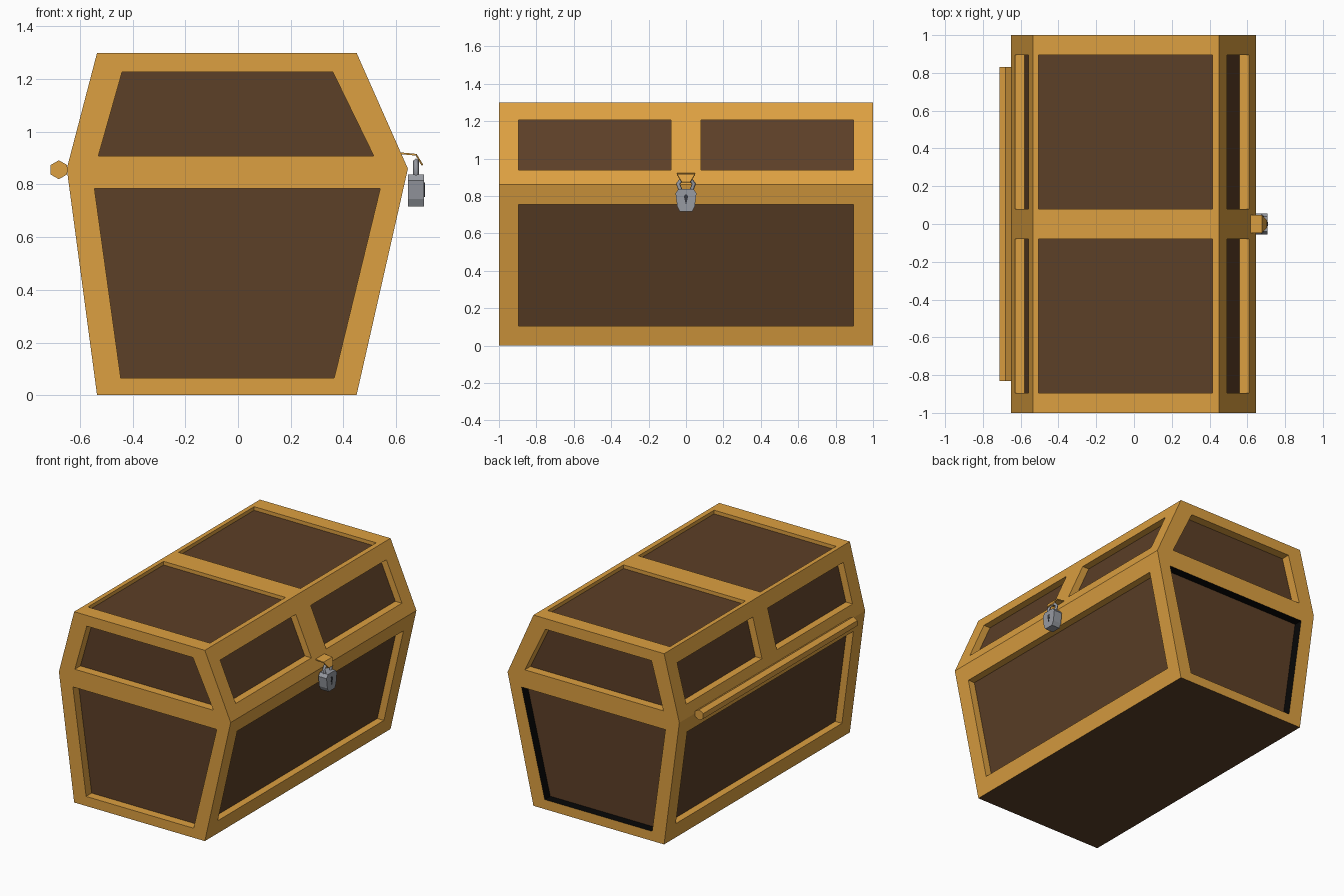
import bpy, bmesh, math
from mathutils import Vector as V

if "Cube" in bpy.data.objects:
    bpy.data.objects.remove(bpy.data.objects["Cube"])


def material(name, rgb):
    m = bpy.data.materials.new(name)
    m.diffuse_color = (*rgb, 1)
    m.use_nodes = True
    m.node_tree.nodes["Principled BSDF"].inputs["Base Color"].default_value = m.diffuse_color
    return m


GOLD = material("golden trim", (0.72, 0.35, 0.052))
WOOD = material("dark brown wood", (0.107, 0.05, 0.02))
BLACK = material("black gap", (0.002, 0.002, 0.002))
STEEL = material("grey steel", (0.31, 0.325, 0.36))
DARK = material("dark keyhole", (0.04, 0.042, 0.05))


def make(name, bm, *mats):
    me = bpy.data.meshes.new(name)
    bm.to_mesh(me)
    bm.free()
    for m in mats:
        me.materials.append(m)
    ob = bpy.data.objects.new(name, me)
    bpy.context.collection.objects.link(ob)
    return ob


def quad(bm, pts, mat):
    bm.faces.new([bm.verts.new(p) for p in pts]).material_index = mat


def framed_panel(bm, outer, hole, recess, wall=0):
    """Gold frame around a sunken wooden panel."""
    outer, hole, r = [V(p) for p in outer], [V(p) for p in hole], V(recess)
    if (outer[1] - outer[0]).cross(outer[2] - outer[0]).dot(r) > 0:
        outer.reverse()
        hole.reverse()
    for i in range(4):
        j = (i + 1) % 4
        quad(bm, (outer[i], outer[j], hole[j], hole[i]), 0)
        quad(bm, (hole[i], hole[j], hole[j] + r, hole[i] + r), wall)
    quad(bm, [p + r for p in hole], 1)


def prism(name, pts, start, end, place, mat):
    """Extrude a 2D profile between two depths."""
    bm = bmesh.new()
    rings = [[bm.verts.new(place(a, b, d)) for a, b in pts] for d in (start, end)]
    n = len(pts)
    for r in rings:
        bm.faces.new(r)
    for i in range(n):
        j = (i + 1) % n
        bm.faces.new((rings[0][i], rings[0][j], rings[1][j], rings[1][i]))
    bmesh.ops.recalc_face_normals(bm, faces=bm.faces)
    return make(name, bm, mat)


# chest outline in x at the floor, seam and top
Z0, Z1, Z2 = 0, 0.86, 1.3
X = {-1: (-0.535, -0.65, -0.535), 1: (0.45, 0.645, 0.45)}


def slope_x(s, z):
    a, b, c = X[s]
    return a + (b - a) * z / Z1 if z <= Z1 else b + (c - b) * (z - Z1) / (Z2 - Z1)


def side_rect(s, y0, y1, z0, z1):
    a, b = slope_x(s, z0), slope_x(s, z1)
    return [(a, y0, z0), (a, y1, z0), (b, y1, z1), (b, y0, z1)]


def at_y(pts, y):
    return [(x, y, z) for x, z in pts]


# lower box
box = bmesh.new()
low_out = [(-0.535, 0), (0.45, 0), (0.645, Z1), (-0.65, Z1)]
low_hole = [(-0.445, 0.065), (0.365, 0.065), (0.54, 0.785), (-0.545, 0.785)]
for s in (-1, 1):
    framed_panel(box, side_rect(s, -1, 1, Z0, Z1),
                 side_rect(s, -0.895, 0.895, 0.105, 0.755), (-0.05 * s, 0, 0))
    framed_panel(box, at_y(low_out, s), at_y(low_hole, s), (0, -0.06 * s, 0),
                 wall=2 if s > 0 else 0)
quad(box, [(-0.535, -1, 0), (-0.535, 1, 0), (0.45, 1, 0), (0.45, -1, 0)], 1)
make("chest_box", box, GOLD, WOOD, BLACK)

# lid
lid = bmesh.new()
up_out = [(-0.65, Z1), (0.645, Z1), (0.45, Z2), (-0.535, Z2)]
up_hole = [(-0.53, 0.909), (0.515, 0.909), (0.36, 1.227), (-0.44, 1.227)]
for s in (-1, 1):
    framed_panel(lid, at_y(up_out, s), at_y(up_hole, s), (0, -0.06 * s, 0))
    for h in (-1, 1):
        framed_panel(lid, side_rect(s, 0, h, Z1, Z2),
                     side_rect(s, 0.08 * h, 0.895 * h, 0.94, 1.205), (-0.05 * s, 0, 0))
    # top panel of this half
    framed_panel(lid,
                 [(-0.535, 0, Z2), (0.45, 0, Z2), (0.45, s, Z2), (-0.535, s, Z2)],
                 [(-0.505, 0.08 * s, Z2), (0.415, 0.08 * s, Z2),
                  (0.415, 0.895 * s, Z2), (-0.505, 0.895 * s, Z2)], (0, 0, -0.025))
make("chest_lid", lid, GOLD, WOOD)

# hinge rod, six sided
hexagon = [(-0.68 + 0.036 * math.sin(k * math.pi / 3),
            0.856 + 0.036 * math.cos(k * math.pi / 3)) for k in range(6)]
prism("hinge_rod", hexagon, -0.83, 0.83, lambda a, b, d: (a, d, b), GOLD)

# hasp: thin bent plate over the seam, narrowing towards its tip
bm = bmesh.new()
rows = [(0.615, 0.922, 0.047), (0.678, 0.916, 0.047), (0.703, 0.875, 0.022)]
vs = [[bm.verts.new((x, s * w, z)) for s in (-1, 1)] for x, z, w in rows]
for a, b in zip(vs, vs[1:]):
    bm.faces.new((a[0], b[0], b[1], a[1]))
hasp = make("hasp", bm, GOLD)
hasp.modifiers.new("thickness", "SOLIDIFY").thickness = 0.007

# padlock body, keyhole and shackle
def across(a, b, d):
    return (d, a, b)


prism("padlock_body", [(-0.033, 0.717), (0.033, 0.717), (0.047, 0.745), (0.056, 0.815),
                       (0.04, 0.837), (-0.04, 0.837), (-0.056, 0.815), (-0.047, 0.745)],
      0.645, 0.707, across, STEEL)
prism("keyhole", [(0, 0.752), (0.011, 0.795), (0.006, 0.808), (-0.006, 0.808), (-0.011, 0.795)],
      0.705, 0.709, across, DARK)
cu = bpy.data.curves.new("shackle", "CURVE")
cu.dimensions = "3D"
cu.bevel_depth = 0.011
cu.bevel_resolution = 0
sp = cu.splines.new("POLY")
arch = [(-0.03, 0.83), (-0.042, 0.865), (-0.022, 0.89), (0.022, 0.89), (0.042, 0.865), (0.03, 0.83)]
sp.points.add(len(arch) - 1)
for p, (y, z) in zip(sp.points, arch):
    p.co = (0.676, y, z, 1)
cu.materials.append(STEEL)
bpy.context.collection.objects.link(bpy.data.objects.new("shackle", cu))
